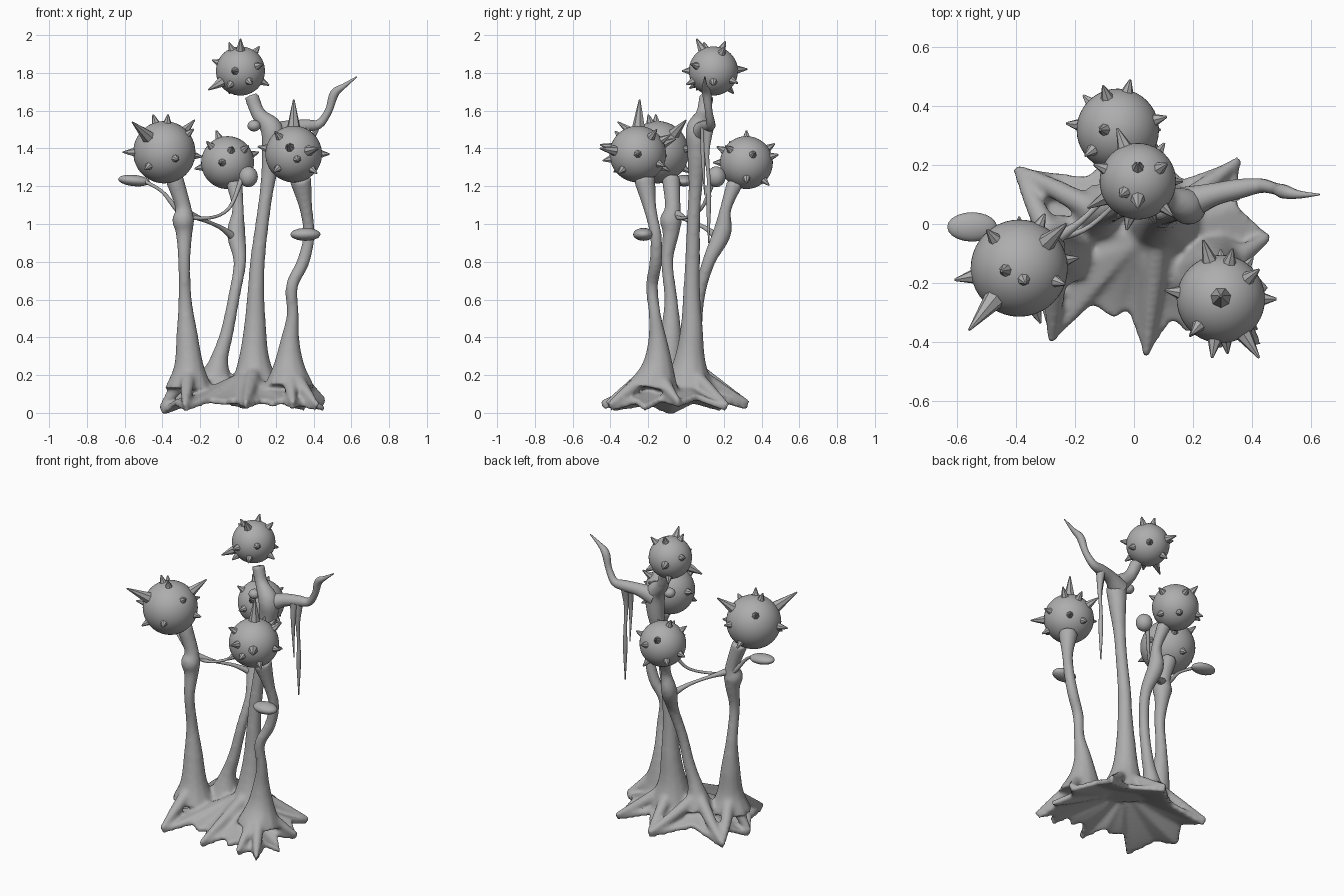
import bpy, bmesh, math
from mathutils import Vector

cube = bpy.data.objects.get("Cube")
if cube:
    bpy.data.objects.remove(cube)

clay = bpy.data.materials.new("plain grey")
clay.use_nodes = True
grey = (0.42, 0.42, 0.42, 1)
clay.diffuse_color = grey
clay.node_tree.nodes["Principled BSDF"].inputs["Base Color"].default_value = grey


def finish(bm, name, angle=50):
    """Turn a bmesh into a smooth shaded object."""
    bmesh.ops.recalc_face_normals(bm, faces=bm.faces)
    mesh = bpy.data.meshes.new(name)
    bm.to_mesh(mesh)
    bm.free()
    mesh.materials.append(clay)
    obj = bpy.data.objects.new(name, mesh)
    bpy.context.collection.objects.link(obj)
    bpy.ops.object.select_all(action='DESELECT')
    obj.select_set(True)
    bpy.context.view_layer.objects.active = obj
    bpy.ops.object.shade_smooth_by_angle(angle=math.radians(angle))
    return obj


def loft(bm, rings):
    """Skin a series of equal closed rings and cap both ends."""
    loops = [[bm.verts.new(p) for p in ring] for ring in rings]
    count = len(loops[0])
    for a, b in zip(loops, loops[1:]):
        for i in range(count):
            j = (i + 1) % count
            bm.faces.new((a[i], a[j], b[j], b[i]))
    bm.faces.new(loops[0][::-1])
    bm.faces.new(loops[-1])


def spline(points, steps=5):
    """Catmull-Rom samples of points given as (x, y, z, radius)."""
    pts = [Vector(p) for p in points]
    pts = [2 * pts[0] - pts[1]] + pts + [2 * pts[-1] - pts[-2]]
    out = []
    for a, b, c, d in zip(pts, pts[1:], pts[2:], pts[3:]):
        for s in range(steps):
            t = s / steps
            out.append(0.5 * (2 * b + (c - a) * t + (2 * a - 5 * b + 4 * c - d) * t ** 2
                              + (3 * b - a - 3 * c + d) * t ** 3))
    return out + [pts[-2]]


def tube(bm, points, sides=12):
    """Sweep a round section of varying radius along a path."""
    path = spline(points)
    rings = []
    side = None
    for i, p in enumerate(path):
        ahead = path[min(i + 1, len(path) - 1)].xyz - path[max(i - 1, 0)].xyz
        ahead.normalize()
        if side is None:
            side = ahead.orthogonal()
        side = (side - ahead * side.dot(ahead)).normalized()
        other = ahead.cross(side)
        r = max(p.w, 0.003)
        turns = [math.tau * k / sides for k in range(sides)]
        rings.append([p.xyz + r * (side * math.cos(a) + other * math.sin(a)) for a in turns])
    loft(bm, rings)


def tubes(name, *paths):
    bm = bmesh.new()
    for path in paths:
        tube(bm, path)
    return finish(bm, name)


def blob(name, centre, size, tilt=0):
    """Flattened rounded lump."""
    bm = bmesh.new()
    bmesh.ops.create_icosphere(bm, subdivisions=3, radius=1)
    obj = finish(bm, name)
    obj.location, obj.scale, obj.rotation_euler = centre, size, (0, tilt, 0)
    return obj


def spiky_ball(name, centre, radius, spikes):
    """Round head; each spike is its tip offset from the centre, in hundredths."""
    bm = bmesh.new()
    bmesh.ops.create_icosphere(bm, subdivisions=4, radius=radius)
    for spike in spikes:
        tip = Vector(spike) / 100
        way = tip.normalized()
        length = max(tip.length - radius, 0.04) + 0.02
        cone = bmesh.ops.create_cone(bm, segments=7, cap_ends=True, radius1=0.022 + length / 10,
                                     radius2=0.004, depth=length)
        turn = way.to_track_quat('Z', 'Y').to_matrix().to_4x4()
        bmesh.ops.transform(bm, matrix=turn, verts=cone["verts"])
        bmesh.ops.translate(bm, vec=way * (radius - 0.02 + length / 2), verts=cone["verts"])
    finish(bm, name, 35).location = centre


# Skirt of roots: star outline (x, y, z), hollow underneath
outline = [(0.46, -0.04, 0.06), (0.35, 0.06, 0.1), (0.36, 0.22, 0.04), (0.16, 0.15, 0.1),
           (0.04, 0.33, 0.05), (-0.16, 0.16, 0.1), (-0.4, 0.19, 0.04), (-0.34, 0.04, 0.08),
           (-0.41, -0.08, 0.02), (-0.34, -0.2, 0.07), (-0.28, -0.4, 0.04), (-0.14, -0.27, 0.08),
           (-0.07, -0.32, 0.07), (-0.02, -0.29, 0.08), (0.04, -0.45, 0.05), (0.13, -0.32, 0.08),
           (0.18, -0.37, 0.06), (0.23, -0.33, 0.08), (0.29, -0.42, 0.05), (0.34, -0.35, 0.07),
           (0.42, -0.41, 0.04), (0.39, -0.27, 0.08), (0.46, -0.22, 0.04), (0.38, -0.13, 0.09)]
middle = Vector((0.02, -0.06, 0))
rim = []
for a, b in zip(outline, outline[1:] + outline[:1]):
    rim += [Vector(a).lerp(Vector(b), s / 4) for s in range(4)]


def skirt_ring(t, drop):
    ring = []
    for p in rim:
        q = middle.lerp(p, t)
        q.z = p.z + (0.22 - p.z) * (1 - t) ** 1.2 - drop
        ring.append(q)
    return ring


# Stalks, thick at the foot, fused with the skirt
left_stalk = [(-0.26, -0.09, 0.13, 0.13), (-0.26, -0.09, 0.25, 0.08), (-0.27, -0.08, 0.42, 0.057),
              (-0.28, -0.08, 0.6, 0.036), (-0.285, -0.1, 0.8, 0.033), (-0.285, -0.08, 0.95, 0.045),
              (-0.29, -0.08, 1.02, 0.06), (-0.29, -0.07, 1.09, 0.043), (-0.34, -0.08, 1.25, 0.05)]
back_stalk = [(-0.12, 0.04, 0.15, 0.1), (-0.1, 0.04, 0.28, 0.05), (-0.06, 0.05, 0.42, 0.036),
              (-0.02, 0.07, 0.62, 0.032), (0.01, 0.12, 0.8, 0.035), (-0.01, 0.19, 0.95, 0.05),
              (0, 0.21, 1.08, 0.032), (-0.02, 0.26, 1.22, 0.045)]
right_stalk = [(0.27, -0.17, 0.13, 0.14), (0.27, -0.15, 0.25, 0.085), (0.275, -0.15, 0.38, 0.052),
               (0.29, -0.165, 0.52, 0.033), (0.285, -0.18, 0.67, 0.033), (0.345, -0.16, 0.8, 0.034),
               (0.375, -0.16, 0.94, 0.032), (0.36, -0.19, 1.08, 0.035), (0.33, -0.22, 1.24, 0.06)]
tall_stalk = [(0.09, 0.01, 0.13, 0.14), (0.085, 0.02, 0.28, 0.085), (0.09, 0.03, 0.45, 0.06),
              (0.095, 0.03, 0.65, 0.045), (0.105, 0.035, 0.82, 0.04), (0.13, 0.04, 1.02, 0.036),
              (0.155, 0.05, 1.2, 0.038), (0.18, 0.06, 1.38, 0.055), (0.18, 0.06, 1.5, 0.062),
              (0.11, 0.09, 1.58, 0.04), (0.07, 0.11, 1.68, 0.04)]

bm = bmesh.new()
steps = [k / 12 for k in range(13)]
loft(bm, [skirt_ring(max(t, 0.02), 0) for t in steps]
     + [skirt_ring(max(t, 0.02), 0.035) for t in reversed(steps)])
for path in (left_stalk, back_stalk, right_stalk, tall_stalk):
    tube(bm, path)
# Root ridges from each stalk foot to the nearer tips
for foot, tips in ((left_stalk, (6, 8, 10)), (right_stalk, (0, 18, 20)),
                   (tall_stalk, (2, 4, 14)), (back_stalk, (6, 4))):
    x, y = foot[0][:2]
    for k in tips:
        tip = Vector(outline[k])
        half = Vector((x, y, 0.28)).lerp(tip, 0.5)
        tube(bm, [(x, y, 0.24, 0.04), (*half.xy, half.z - 0.03, 0.035), (*tip.xy, tip.z, 0.015)])
body = finish(bm, "stalks_and_roots")
remesh = body.modifiers.new("fuse", 'REMESH')
remesh.mode = 'VOXEL'
remesh.voxel_size = 0.012
remesh.use_smooth_shade = True
soften = body.modifiers.new("soften", 'SMOOTH')
soften.iterations = 6

# Spiky heads
spiky_ball("left_head", (-0.39, -0.15, 1.38), 0.165,
           [(-17, -21, 16), (-22, -4, 0), (16, 15, 17), (-11, 13, 13), (-6, -1, 20), (2, -5, 20),
            (14, -5, 11), (7, -18, -4), (-10, -15, -9), (8, 17, 2), (17, 3, -2), (0, 16, -10)])
spiky_ball("back_head", (-0.055, 0.32, 1.325), 0.14,
           [(-5, 15, 10), (4, 16, 4), (15, 4, 5), (-16, 2, -3), (-6, 0, 17), (2, -13, 7),
            (-3, -14, 0), (10, -10, 8), (5, 10, -10), (-10, -8, 10), (12, 0, -9), (-10, 10, -6)])
spiky_ball("right_head", (0.295, -0.255, 1.37), 0.15,
           [(0, 1, 29), (-19, 3, 4), (-6, 20, 8), (4, 17, 10), (19, 0, 0), (13, 10, 13),
            (13, -20, 3), (-3, -20, 5), (-10, -12, 12), (2, -16, -3), (-10, -12, -9),
            (12, -10, -10), (0, 15, -8), (10, 13, -6)])
spiky_ball("top_head", (0.013, 0.145, 1.81), 0.13,
           [(0, -9, 17), (-6, -5, 15), (10, 6, 13), (14, 0, -7), (-17, -9, -10), (-7, 18, 1),
            (10, -10, 3), (-3, -13, 0), (5, -12, -6), (7, 10, -5), (-13, 5, 5), (0, 6, 15),
            (-5, 9, -10), (-6, -11, -8)])

# Side branch with hanging strands
tubes("side_branch", [(0.18, 0.07, 1.48, 0.06), (0.27, 0.1, 1.51, 0.04), (0.36, 0.12, 1.52, 0.034),
                      (0.43, 0.13, 1.53, 0.025), (0.48, 0.12, 1.6, 0.02), (0.51, 0.11, 1.69, 0.024),
                      (0.56, 0.1, 1.73, 0.014), (0.63, 0.1, 1.78, 0.003)])
tubes("hanging_strands",
      [(0.36, 0.12, 1.52, 0.03), (0.36, 0.11, 1.38, 0.014), (0.36, 0.12, 1.24, 0.01),
       (0.36, 0.12, 1.12, 0.014), (0.36, 0.12, 0.9, 0.003)],
      [(0.34, 0.1, 1.51, 0.025), (0.34, 0.09, 1.36, 0.012), (0.34, 0.1, 1.15, 0.003)])
blob("branch_knob", (0.085, 0.05, 1.52), (0.035, 0.035, 0.03))

# Thin vines between the left and back stalks
tubes("vines",
      [(-0.5, -0.03, 1.23, 0.01), (-0.4, -0.06, 1.17, 0.009), (-0.3, -0.05, 1.06, 0.016),
       (-0.17, -0.02, 1.03, 0.009), (-0.05, 0.08, 1.08, 0.009), (0.02, 0.15, 1.24, 0.014)],
      [(-0.28, -0.06, 1.06, 0.025), (-0.18, 0.01, 1.02, 0.011), (-0.09, 0.1, 0.98, 0.012),
       (-0.01, 0.18, 0.92, 0.025)])

# Shelf growths
blob("left_shelf", (-0.55, -0.01, 1.23), (0.085, 0.05, 0.03), 0.1)
blob("right_shelf", (0.357, -0.225, 0.945), (0.08, 0.055, 0.034))
blob("back_shelf", (0.055, 0.16, 1.25), (0.05, 0.05, 0.055))
